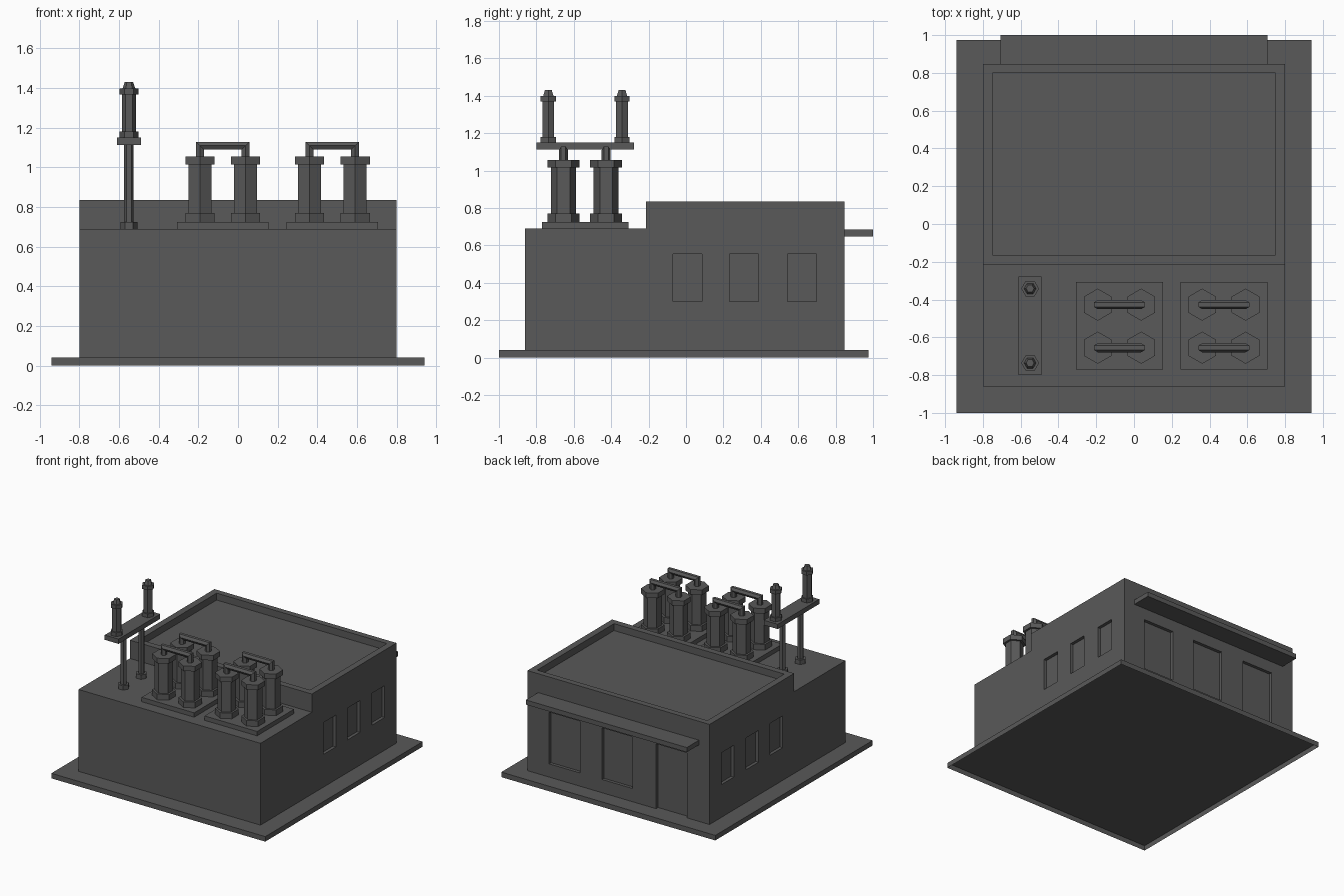
import bpy, bmesh
from math import cos, sin, pi

cube = bpy.data.objects.get("Cube")
if cube:
    bpy.data.objects.remove(cube, do_unlink=True)

grey = bpy.data.materials.new("dark_grey")
grey.use_nodes = True
grey.diffuse_color = (0.1, 0.1, 0.1, 1)
bsdf = next(n for n in grey.node_tree.nodes if n.type == 'BSDF_PRINCIPLED')
bsdf.inputs["Base Color"].default_value = (0.1, 0.1, 0.1, 1)
bsdf.inputs["Roughness"].default_value = 0.8


def finish(bm, name):
    bmesh.ops.recalc_face_normals(bm, faces=bm.faces[:])
    me = bpy.data.meshes.new(name)
    bm.to_mesh(me)
    bm.free()
    me.materials.append(grey)
    ob = bpy.data.objects.new(name, me)
    bpy.context.scene.collection.objects.link(ob)
    return ob


def add_box(bm, xs, ys, zs):
    corners = bmesh.ops.create_cube(bm, size=1)["verts"]
    for v in corners:
        v.co = [lim[0] if c < 0 else lim[1] for c, lim in zip(v.co, (xs, ys, zs))]


def box(name, xs, ys, zs):
    bm = bmesh.new()
    add_box(bm, xs, ys, zs)
    return finish(bm, name)


def skin(bm, rings):
    """Bridge equal rings of vertices and cap both ends."""
    n = len(rings[0])
    for a, b in zip(rings, rings[1:]):
        for i in range(n):
            j = (i + 1) % n
            bm.faces.new((a[i], a[j], b[j], b[i]))
    bm.faces.new(rings[0])
    bm.faces.new(rings[-1])


def hex_lathe(name, x, y, profile, turn):
    """Six-sided turned part from (radius, height) pairs."""
    bm = bmesh.new()
    rings = [[bm.verts.new((x + r * cos(turn + k * pi / 3), y + r * sin(turn + k * pi / 3), z))
              for k in range(6)] for r, z in profile]
    skin(bm, rings)
    return finish(bm, name)


def bridge_pipe(name, x0, x1, y, z0, zt, r):
    """Six-sided pipe going up, across with mitred corners, and down."""
    bm = bmesh.new()
    sect = [(r * cos(pi / 6 + k * pi / 3) * 0.95, r * sin(pi / 6 + k * pi / 3)) for k in range(6)]
    rings = [[bm.verts.new((x0 + a, y + b, z0)) for a, b in sect],
             [bm.verts.new((x0 + a, y + b, zt - a)) for a, b in sect],
             [bm.verts.new((x1 - a, y + b, zt - a)) for a, b in sect],
             [bm.verts.new((x1 - a, y + b, z0)) for a, b in sect]]
    skin(bm, rings)
    return finish(bm, name)


# Base slab, open underneath
slab = box("base_slab", (-0.94, 0.94), (-1, 0.975), (0, 0.04))
bm = bmesh.new()
bm.from_mesh(slab.data)
bmesh.ops.delete(bm, geom=[f for f in bm.faces if f.normal.z < -0.5], context='FACES_ONLY')
bm.to_mesh(slab.data)
bm.free()

# Stepped building: side profile extruded across the width
W, BACK, FLOOR, ROOF, STEP = 0.8, 0.847, 0.04, 0.835, 0.69
outline = [(-0.86, FLOOR), (BACK, FLOOR), (BACK, ROOF), (-0.215, ROOF), (-0.215, STEP), (-0.86, STEP)]
bm = bmesh.new()
skin(bm, [[bm.verts.new((x, y, z)) for y, z in outline] for x in (-W, W)])
building = finish(bm, "building")

# Recesses: roof well, side windows, back windows and door
DEEP = 0.025
bm = bmesh.new()
add_box(bm, (-0.748, 0.748), (-0.165, 0.80), (ROOF - 0.055, ROOF + 0.1))
for y in (0.008, 0.31, 0.62):
    for s in (-1, 1):
        add_box(bm, sorted((s * (W - DEEP), s * (W + 0.1))), (y - 0.078, y + 0.078), (0.30, 0.553))
for x, low in ((0.475, 0.145), (0.01, 0.145), (-0.465, FLOOR - 0.02)):
    add_box(bm, (x - 0.135, x + 0.135), (BACK - DEEP, BACK + 0.1), (low, 0.555))
cutter = finish(bm, "recess_cutter")
cutter.hide_render = True
mod = building.modifiers.new("recesses", 'BOOLEAN')
mod.operation = 'DIFFERENCE'
mod.solver = 'EXACT'
mod.object = cutter
bpy.context.view_layer.objects.active = building
bpy.ops.object.modifier_apply(modifier=mod.name)
bpy.data.objects.remove(cutter, do_unlink=True)

# Canopy over the back entrance
box("canopy", (-0.707, 0.707), (BACK - 0.005, 1.0), (0.648, 0.685))

# Two pads, each with four insulators joined in pairs by pipes
PAD = 0.725
big = [(0.085, PAD), (0.085, 0.77), (0.067, 0.77), (0.067, 1.015), (0.085, 1.015), (0.085, 1.055)]
for side, cx in (("right", -0.077), ("left", 0.476)):
    box(f"{side}_pad", (cx - 0.231, cx + 0.231), (-0.77, -0.307), (STEP, PAD))
    for row, y in (("front", -0.655), ("back", -0.427)):
        for i, dx in enumerate((-0.115, 0.115)):
            hex_lathe(f"{side}_{row}_insulator_{i + 1}", cx + dx, y, big, pi / 6)
        bridge_pipe(f"{side}_{row}_pipe", cx - 0.115, cx + 0.115, y, 1.05, 1.109, 0.024)

# Stand: two posts, a crossbeam and two small insulators
SX = -0.55
post = [(0.042, STEP), (0.042, 0.725), (0.024, 0.725), (0.024, 1.112)]
small = [(0.047, 1.15), (0.047, 1.18), (0.036, 1.18), (0.036, 1.368),
         (0.047, 1.368), (0.047, 1.398), (0.032, 1.398), (0.021, 1.43)]
box("crossbeam", (SX - 0.061, SX + 0.061), (-0.80, -0.278), (1.112, 1.15))
for row, s in (("front", -1), ("back", 1)):
    hex_lathe(f"{row}_post", SX, -0.539 + s * 0.112, post, 0)
    hex_lathe(f"{row}_small_insulator", SX, -0.539 + s * 0.197, small, 0)
